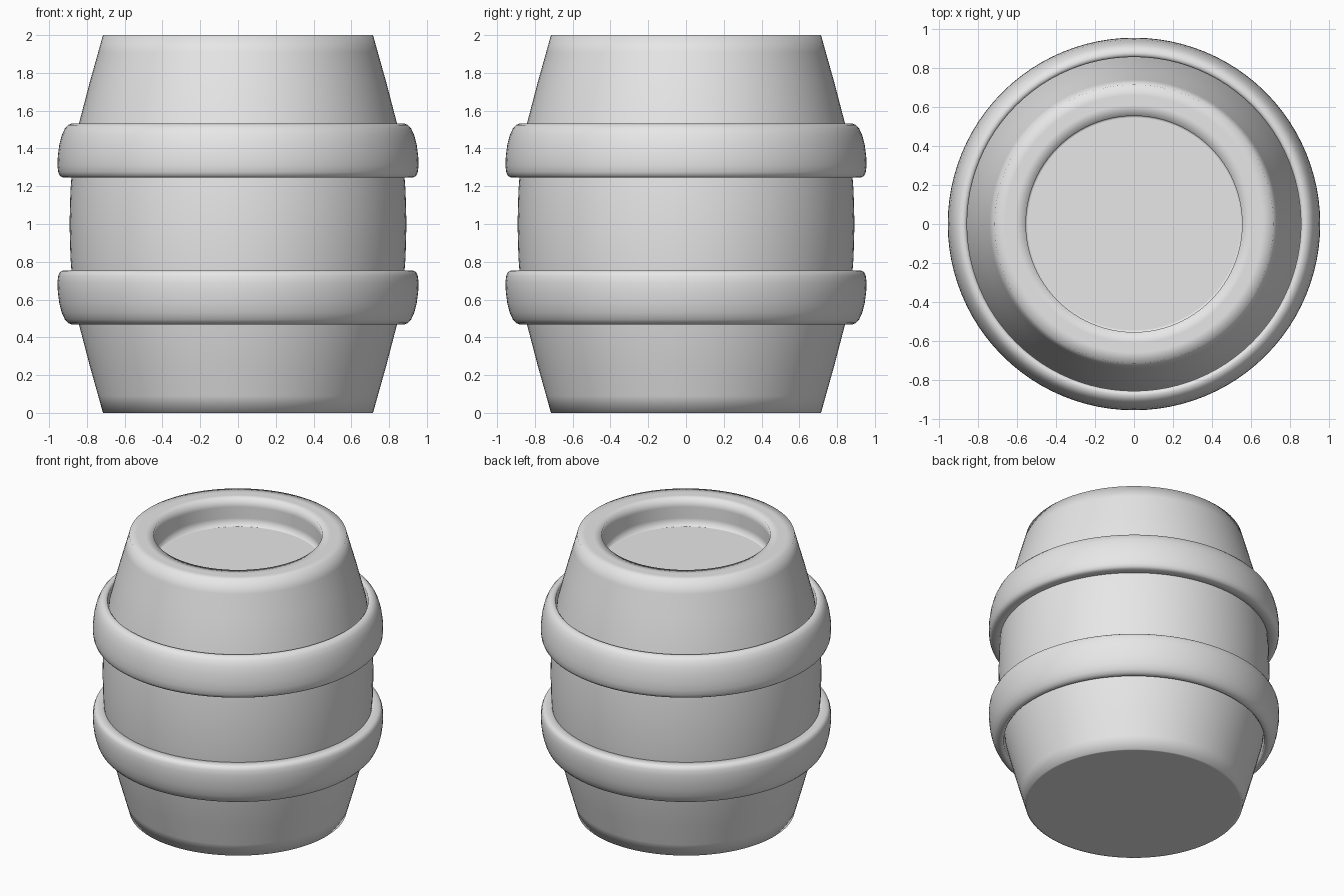
import bpy
import bmesh
from math import cos, sin, tau

SEGMENTS = 96

cube = bpy.data.objects.get("Cube")
if cube:
    bpy.data.objects.remove(cube, do_unlink=True)

grey = bpy.data.materials.new("plain grey")
grey.use_nodes = True
grey.diffuse_color = (0.8, 0.8, 0.8, 1)
grey.node_tree.nodes["Principled BSDF"].inputs["Base Color"].default_value = grey.diffuse_color


def lathe(name, profile, closed=False):
    """Turn (radius, z) points about z; open profiles get flat end caps."""
    bm = bmesh.new()
    rings = []
    for r, z in profile:
        rings.append([bm.verts.new((r * cos(tau * i / SEGMENTS), r * sin(tau * i / SEGMENTS), z))
                      for i in range(SEGMENTS)])
    pairs = list(zip(rings, rings[1:]))
    if closed:
        pairs.append((rings[-1], rings[0]))
    else:
        bm.faces.new(rings[0])
        bm.faces.new(rings[-1])
    for a, b in pairs:
        for i in range(SEGMENTS):
            j = (i + 1) % SEGMENTS
            bm.faces.new((a[i], a[j], b[j], b[i]))
    bmesh.ops.recalc_face_normals(bm, faces=bm.faces)
    for face in bm.faces:
        face.smooth = True
    mesh = bpy.data.meshes.new(name)
    bm.to_mesh(mesh)
    bm.free()
    mesh.materials.append(grey)
    obj = bpy.data.objects.new(name, mesh)
    bpy.context.collection.objects.link(obj)
    return obj


# Bulging body: flat base, curved side, soft rim and recessed lid
side = [(0.74, 0.09), (0.785, 0.25), (0.845, 0.48), (0.875, 0.67), (0.887, 0.82)]
upper_side = [(r, 2 - z) for r, z in reversed(side)]
base = [(0.70, 0), (0.715, 0)]
rim = [(0.715, 2), (0.66, 2), (0.61, 2), (0.555, 2)]
recess = [(0.555, 1.94), (0.555, 1.86), (0.555, 1.80), (0.545, 1.80)]
lathe("barrel_body", base + side + [(0.892, 1)] + upper_side + rim + recess)

# Two rounded hoops, mirrored about the middle
hoop = [(0.857, 1.245), (0.915, 1.245), (0.932, 1.248), (0.944, 1.256), (0.952, 1.275),
        (0.956, 1.31), (0.954, 1.36), (0.946, 1.42), (0.933, 1.47), (0.917, 1.505),
        (0.90, 1.524), (0.88, 1.532), (0.866, 1.53), (0.857, 1.52)]
lathe("upper_hoop", hoop, closed=True)
lathe("lower_hoop", [(r, 2 - z) for r, z in hoop], closed=True)
